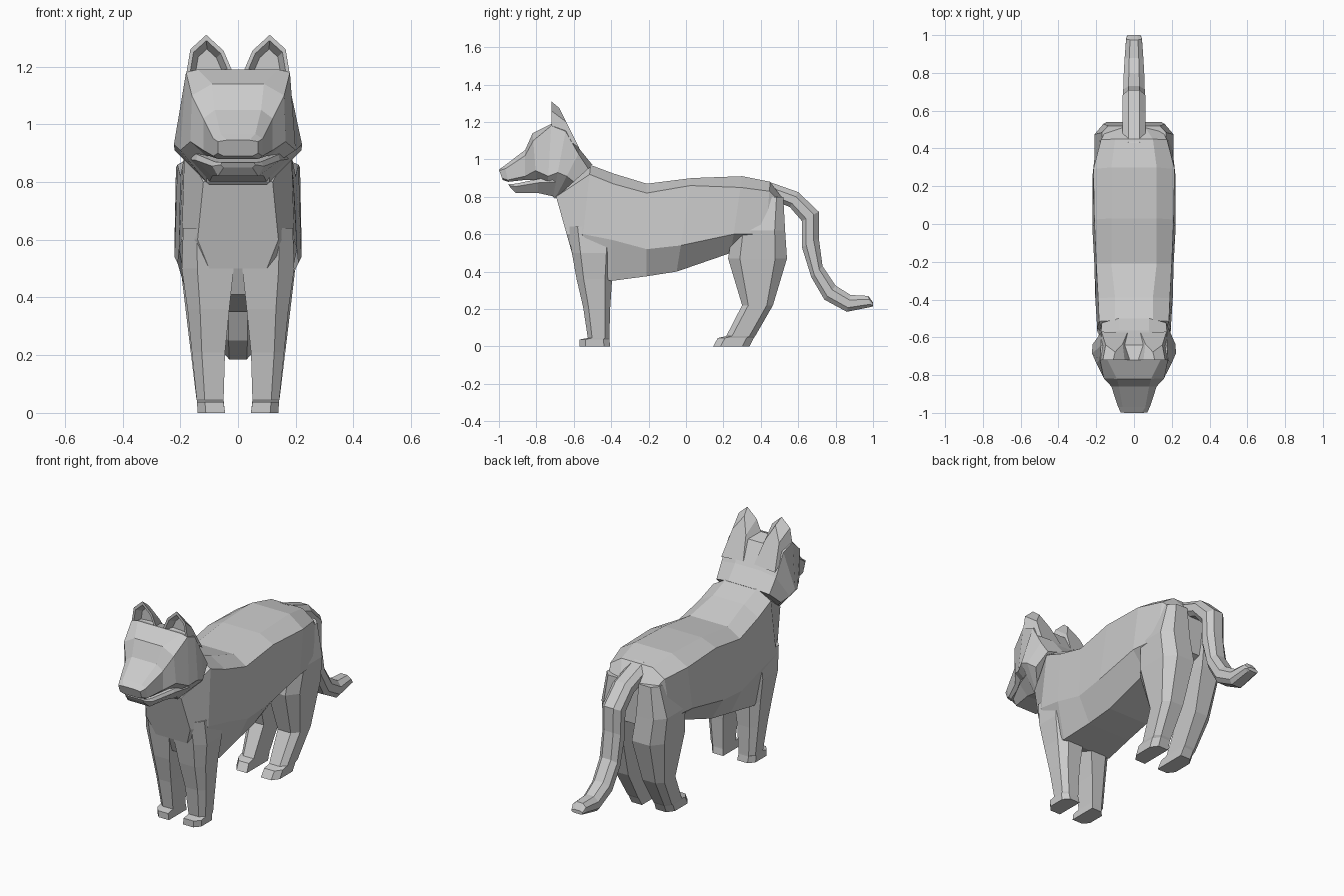
import bpy, bmesh


def loft(name, rings, mirror=False):
    """Skin a closed mesh through equal-sized rings of points."""
    bm = bmesh.new()
    rows = [[bm.verts.new(p) for p in ring] for ring in rings]
    n = len(rows[0])
    for a, b in zip(rows, rows[1:]):
        for i in range(n):
            j = (i + 1) % n
            bm.faces.new((a[i], a[j], b[j], b[i]))
    bm.faces.new(rows[0])
    bm.faces.new(rows[-1])
    bmesh.ops.recalc_face_normals(bm, faces=bm.faces)
    me = bpy.data.meshes.new(name)
    bm.to_mesh(me)
    bm.free()
    ob = bpy.data.objects.new(name, me)
    bpy.context.collection.objects.link(ob)
    if mirror:
        ob.modifiers.new("Mirror", 'MIRROR').use_mirror_merge = False
    return ob


def section(yt, yb, *pts):
    """Symmetric ring from half-profile (x, z) points, leaning from yt to yb."""
    zt, zb = pts[0][1], pts[-1][1]
    half = [(x, yt + (yb - yt) * (zt - z) / (zt - zb), z) for x, z in pts]
    return half + [(-x, y, z) for x, y, z in reversed(half)]


def leg_ring(z, yf, yb, xi, xo):
    """Horizontal leg ring with the outer corners chamfered."""
    cx, cy = (xo - xi) * 0.3, (yb - yf) * 0.2
    return [(xi, yf, z), (xo - cx, yf, z), (xo, yf + cy, z),
            (xo, yb - cy, z), (xo - cx, yb, z), (xi, yb, z)]


# Torso
loft("body", [section(*s) for s in [
    (-0.70, -0.61, (0.07, 0.82), (0.12, 0.80), (0.14, 0.60), (0.10, 0.50)),
    (-0.51, -0.57, (0.10, 0.97), (0.185, 0.92), (0.195, 0.60), (0.12, 0.41)),
    (-0.39, -0.40, (0.10, 0.925), (0.19, 0.87), (0.205, 0.57), (0.16, 0.35)),
    (-0.21, -0.21, (0.12, 0.87), (0.20, 0.82), (0.21, 0.52), (0.14, 0.375)),
    (0.03, -0.05, (0.12, 0.90), (0.21, 0.86), (0.22, 0.54), (0.13, 0.40)),
    (0.30, 0.24, (0.12, 0.91), (0.215, 0.85), (0.22, 0.60), (0.12, 0.50)),
    (0.45, 0.42, (0.10, 0.88), (0.175, 0.83), (0.20, 0.60), (0.10, 0.52)),
    (0.51, 0.50, (0.06, 0.80), (0.14, 0.77), (0.16, 0.62), (0.08, 0.55)),
]])

# Neck, skull and upper muzzle
loft("head", [section(*s) for s in [
    (-0.50, -0.70, (0.08, 0.97), (0.17, 0.95), (0.19, 0.88), (0.09, 0.79)),
    (-0.565, -0.70, (0.08, 1.05), (0.175, 1.03), (0.22, 0.91), (0.10, 0.79)),
    (-0.64, -0.71, (0.11, 1.17), (0.175, 1.15), (0.222, 0.93), (0.11, 0.80)),
    (-0.72, -0.74, (0.14, 1.19), (0.18, 1.18), (0.20, 0.91), (0.11, 0.85)),
    (-0.82, -0.80, (0.09, 1.14), (0.16, 1.10), (0.165, 0.94), (0.11, 0.89)),
    (-0.86, -0.86, (0.08, 1.05), (0.12, 1.02), (0.12, 0.91), (0.10, 0.89)),
    (-0.97, -0.95, (0.06, 0.967), (0.085, 0.95), (0.085, 0.89), (0.07, 0.88)),
    (-1.00, -0.98, (0.04, 0.945), (0.07, 0.94), (0.07, 0.90), (0.05, 0.89)),
]])

# Slightly open lower jaw
loft("lower_jaw", [section(*s) for s in [
    (-0.68, -0.70, (0.17, 0.91), (0.18, 0.88), (0.10, 0.80)),
    (-0.79, -0.79, (0.14, 0.895), (0.145, 0.875), (0.09, 0.82)),
    (-0.91, -0.91, (0.08, 0.87), (0.09, 0.855), (0.07, 0.82)),
    (-0.95, -0.94, (0.055, 0.868), (0.06, 0.86), (0.05, 0.85)),
]])

# Hollow ears: back root, tip outline, inner rim, inner pit
outline = [(0.018, 1.18), (0.05, 1.255), (0.11, 1.31), (0.165, 1.26), (0.18, 1.17)]
back = [(0.035, 1.07), (0.06, 1.19), (0.10, 1.275), (0.15, 1.20), (0.172, 1.06)]


def inset(k):
    return [(0.105 + (x - 0.105) * k, 1.20 + (z - 1.20) * k) for x, z in outline]


loft("ear", [
    [(x, -0.56 - (z - 1.04) * 0.5, z) for x, z in back],
    [(x, -0.72, z) for x, z in outline],
    [(x, -0.72, z) for x, z in inset(0.82)],
    [(x, -0.68, z) for x, z in inset(0.55)],
], mirror=True)

# Legs with small paws
loft("front_leg", [leg_ring(*r) for r in [
    (0.64, -0.635, -0.36, 0.03, 0.19),
    (0.50, -0.61, -0.38, 0.015, 0.195),
    (0.36, -0.585, -0.395, 0.03, 0.175),
    (0.21, -0.55, -0.405, 0.045, 0.16),
    (0.045, -0.525, -0.41, 0.05, 0.143),
    (0.037, -0.57, -0.41, 0.05, 0.142),
    (0.0, -0.57, -0.405, 0.045, 0.14),
]], mirror=True)
loft("hind_leg", [leg_ring(*r) for r in [
    (0.80, 0.34, 0.52, 0.06, 0.17),
    (0.62, 0.25, 0.53, 0.05, 0.21),
    (0.47, 0.225, 0.54, 0.03, 0.195),
    (0.22, 0.30, 0.465, 0.045, 0.165),
    (0.055, 0.215, 0.37, 0.05, 0.145),
    (0.045, 0.17, 0.362, 0.05, 0.142),
    (0.0, 0.145, 0.34, 0.045, 0.14),
]], mirror=True)

# Tail: upper edge (y, z), lower edge (y, z), half width
tail = []
for yu, zu, yl, zl, w in [
    (0.43, 0.885, 0.47, 0.78, 0.06), (0.60, 0.825, 0.555, 0.745, 0.06),
    (0.71, 0.72, 0.62, 0.67, 0.06), (0.71, 0.58, 0.62, 0.53, 0.058),
    (0.73, 0.43, 0.67, 0.37, 0.057), (0.80, 0.325, 0.74, 0.25, 0.055),
    (0.88, 0.275, 0.86, 0.185, 0.05), (0.975, 0.27, 0.985, 0.21, 0.042),
    (1.0, 0.235, 1.0, 0.215, 0.035),
]:
    half = [(x, yu + (yl - yu) * t, zu + (zl - zu) * t)
            for x, t in ((w * 0.5, 0), (w, 0.3), (w, 0.75), (w * 0.6, 1))]
    tail.append(half + [(-x, y, z) for x, y, z in reversed(half)])
loft("tail", tail)
